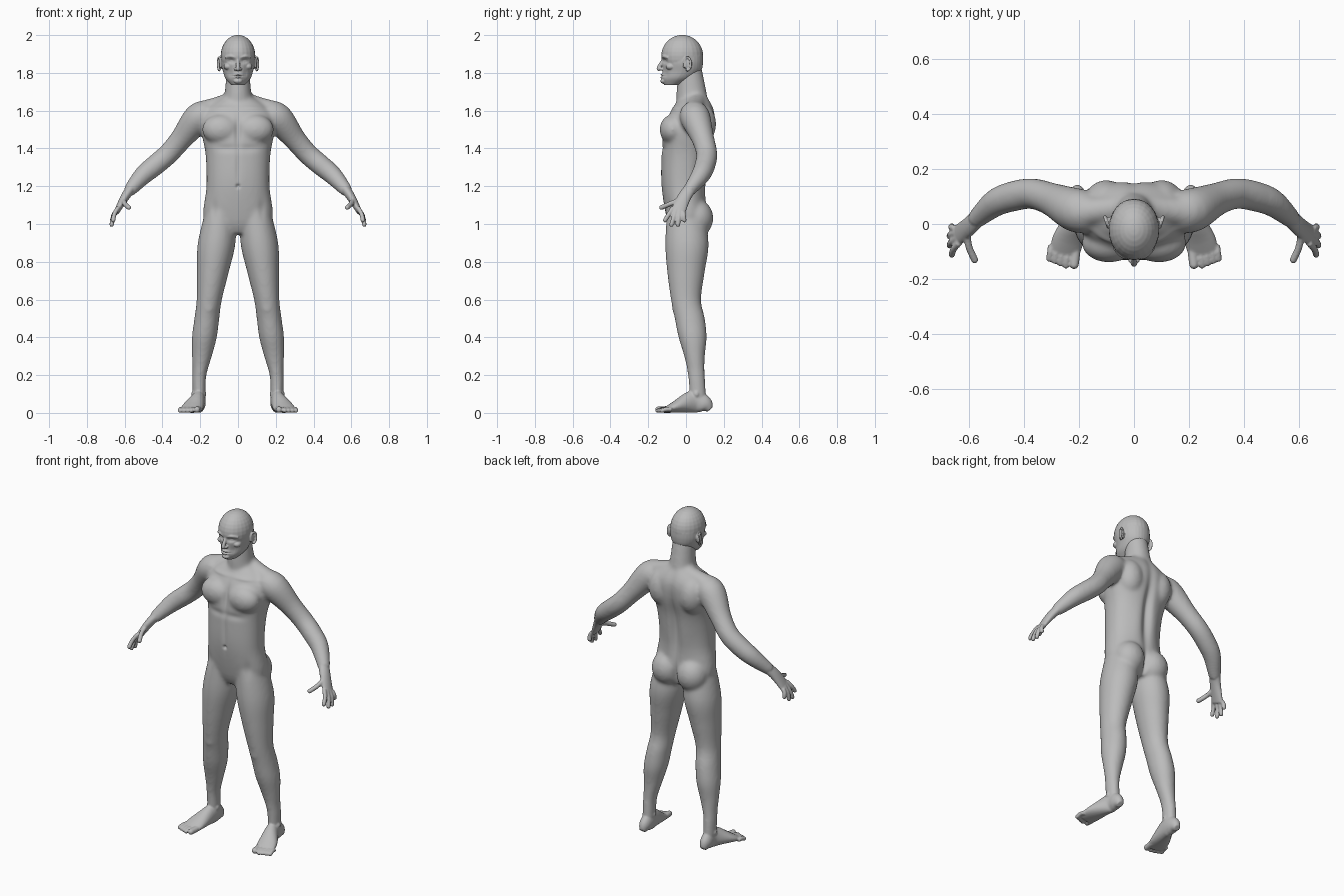
import bpy, bmesh, math
from mathutils import Vector, Matrix

if "Cube" in bpy.data.objects:
    bpy.data.objects.remove(bpy.data.objects["Cube"], do_unlink=True)

SIDES, STEPS = 32, 5
X_AXIS, Y_AXIS = Vector((1, 0, 0)), Vector((0, 1, 0))
FRONT, BACK = -.12, .12

skin = bpy.data.materials.new("plain_grey")
skin.use_nodes = True
grey = (.5, .5, .5, 1)
skin.diffuse_color = grey
skin.node_tree.nodes["Principled BSDF"].inputs["Base Color"].default_value = grey


def spline(rows):
    """Smooth curve through rows of numbers (cubic Hermite)."""
    rows = [Vector(row) for row in rows]
    last = len(rows) - 1
    slopes = [(rows[min(i + 1, last)] - rows[max(i - 1, 0)]) / 2 for i in range(len(rows))]
    curve = []
    for i in range(last):
        start, end = rows[i], rows[i + 1]
        for step in range(STEPS):
            t = step / STEPS
            ease = t * t * (3 - 2 * t)
            curve.append(start.lerp(end, ease)
                         + slopes[i] * (t * (1 - t) ** 2)
                         - slopes[i + 1] * (t * t * (1 - t)))
    return curve + [rows[last]]


def on_sides(build, off_centre):
    """Run a builder once on the midline, or once for each side."""
    build(Vector((1, 1, 1)))
    if off_centre > .001:
        build(Vector((-1, 1, 1)))


def circle(power=1.0):
    """Points of a unit circle; a lower power makes it squarer."""
    for i in range(SIDES):
        angle = math.tau * i / SIDES
        c, s = math.cos(angle), math.sin(angle)
        yield math.copysign(abs(c) ** power, c), math.copysign(abs(s) ** power, s)


def close_rings(bm, rings):
    """Join point rings into a capped solid."""
    loops = [[bm.verts.new(point) for point in ring] for ring in rings]
    for low, high in zip(loops, loops[1:]):
        for i in range(SIDES):
            j = (i + 1) % SIDES
            bm.faces.new((low[i], low[j], high[j], high[i]))
    bm.faces.new(reversed(loops[0]))
    bm.faces.new(loops[-1])


def stack(bm, rows, centre=lambda z: 0, power=1.0, taper=0.0):
    """Level rings from rows of height, half width, front y, back y."""
    def build(flip):
        rings = []
        for z, half, front, back in spline(rows):
            middle, deep = (front + back) / 2, (back - front) / 2
            rings.append([flip * Vector((centre(z) + half * c * (1 - taper * max(0, -s)),
                                         middle + deep * s, z))
                          for c, s in circle(power)])
        close_rings(bm, rings)
    on_sides(build, centre(rows[0][0]))


def tube(bm, rows, across=Y_AXIS):
    """Rings square to a path: x, y, z, thickness and, if it differs, width."""
    def build(flip):
        path, rings = spline(rows), []
        for i, row in enumerate(path):
            ahead = path[min(i + 1, len(path) - 1)] - path[max(i - 1, 0)]
            along = ahead.to_3d().normalized() if len(ahead) == 4 else Vector(ahead[:3]).normalized()
            along = Vector(ahead[:3]).normalized()
            wide = (across - along * across.dot(along)).normalized()
            thick = along.cross(wide)
            rings.append([flip * (Vector(row[:3]) + thick * row[3] * c + wide * row[-1] * s)
                          for c, s in circle()])
        close_rings(bm, rings)
    on_sides(build, rows[0][0])


def ball(bm, centre, radii):
    def build(flip):
        place = Matrix.Translation(flip * Vector(centre)) @ Matrix.Diagonal((*radii, 1))
        bmesh.ops.create_uvsphere(bm, u_segments=24, v_segments=16, radius=1, matrix=place)
    on_sides(build, centre[0])


def digit(bm, root, tip, thick, bend):
    """A finger or toe with a bent joint and a rounded tip."""
    joint = (root + tip) / 2 + bend
    tube(bm, [(*point, thick) for point in (root, joint, tip)], across=X_AXIS)
    ball(bm, tip, (thick, thick, thick))


def fuse(bm, name, voxel, rounds):
    """Melt overlapping solids into one smooth surface."""
    mesh = bpy.data.meshes.new(name)
    bm.to_mesh(mesh)
    bm.free()
    ob = bpy.data.objects.new(name, mesh)
    bpy.context.collection.objects.link(ob)
    melt = ob.modifiers.new("melt", "REMESH")
    melt.mode, melt.voxel_size = "VOXEL", voxel
    soften = ob.modifiers.new("soften", "SMOOTH")
    soften.factor, soften.iterations = .5, rounds
    bpy.context.view_layer.objects.active = ob
    for modifier in ("melt", "soften"):
        bpy.ops.object.modifier_apply(modifier=modifier)
    ob.data.materials.clear()
    ob.data.materials.append(skin)
    for face in ob.data.polygons:
        face.use_smooth = True
    return ob


def press(ob, x, y, z, width, height, depth):
    """Sculpt a soft dent or bulge by moving the surface along y."""
    def build(flip):
        middle = flip * Vector((x, y, z))
        for vert in ob.data.vertices:
            off = vert.co - middle
            far = (off.x / width) ** 2 + (off.y / .06) ** 2 + (off.z / height) ** 2
            if far < 5:
                vert.co.y += depth * math.exp(-far)
    on_sides(build, x)


# Torso and neck
core = bmesh.new()
stack(core, [(.95, .06, -.07, .08), (1.02, .18, -.1, .11), (1.2, .167, -.13, .1), (1.37, .172, -.13, .12),
             (1.5, .195, -.12, .15), (1.6, .18, -.08, .15), (1.68, .07, -.02, .11)], power=.88)
stack(core, [(1.6, .09, -.05, .13), (1.7, .07, -.05, .11), (1.84, .06, -.04, .08)])
tube(core, [(.03, .06, 1.65, .05), (.12, .05, 1.62, .05), (.2, .04, 1.59, .06)])
ball(core, (.09, -.07, 1.5), (.1, .07, .08))     # chest
ball(core, (.1, .08, 1.53), (.08, .08, .11))     # shoulder blades
ball(core, (.085, .055, 1.03), (.09, .09, .1))   # buttocks

# Arms
tube(core, [(.15, .04, 1.58, .07), (.21, .05, 1.56, .08), (.3, .09, 1.45, .06), (.37, .11, 1.37, .056),
            (.44, .1, 1.31, .055), (.505, .075, 1.255, .05), (.58, .01, 1.17, .033)])

# Legs lean outwards down to an upright ankle
stack(core, [(1.08, .08, -.1, .09), (.9, .1, -.11, .12), (.75, .085, -.1, .1), (.6, .067, -.08, .08),
             (.5, .066, -.06, .1), (.4, .066, -.04, .11), (.3, .053, -.01, .1), (.2, .037, .01, .1),
             (.06, .034, .02, .11)], centre=lambda z: min(.206, .23 - .13 * z))
ball(core, (.155, -.045, .56), (.035, .03, .045))  # kneecaps
shape = fuse(core, "body_core", .01, 9)

# Hands with fanned fingers
full = bmesh.new()
full.from_mesh(shape.data)
bpy.data.objects.remove(shape)
tube(full, [(.565, .025, 1.19, .026, .033), (.6, -.01, 1.14, .023, .036), (.645, -.045, 1.06, .014, .04)])
for n in range(4):
    k = n - 1.5
    root = Vector((.642, -.042, 1.075)) + k * Vector((.005, .018, -.008))
    tip = Vector((.67 - .004 * k * k, -.06 + .034 * k, .993 + .012 * k * k))
    digit(full, root, tip, .012, X_AXIS * .006)
digit(full, Vector((.605, -.03, 1.13)), Vector((.578, -.13, 1.087)), .013, X_AXIS * .008)

# Feet with flat soles: y, x, half height, half width
foot = [(.128, .206, .018, .018), (.1, .206, .045, .033), (.04, .208, .06, .036),
        (-.06, .24, .03, .057), (-.12, .255, .012, .05)]
tube(full, [(x, y, high, high, wide) for y, x, high, wide in foot], across=X_AXIS)
ball(full, (.207, .055, .1), (.04, .026, .03))     # ankle bones
digit(full, Vector((.21, -.09, .02)), Vector((.217, -.147, .017)), .017, Vector())
for n in range(4):
    root = Vector((.24 + n * .02, -.1 + n * .008, .018))
    digit(full, root, root + Vector((.007, -.05, -.006)), .012, Vector((0, 0, .005)))
for vert in full.verts:
    vert.co.z = max(vert.co.z, 0)
body = fuse(full, "body", .0052, 3)

# Muscle relief
press(body, 0, FRONT, 1.49, .016, .08, .012)     # breastbone
press(body, 0, FRONT, 1.3, .012, .1, .006)       # belly line
press(body, 0, FRONT, 1.2, .01, .01, .012)       # navel
press(body, 0, BACK, 1.36, .025, .22, -.022)     # spine
press(body, 0, BACK, 1, .014, .07, -.02)         # seat cleft
press(body, .06, BACK, 1.25, .045, .12, .008)    # lower back
press(body, .06, FRONT, 1.4, .055, .02, .006)    # rib edge
press(body, .13, FRONT, 1.08, .02, .05, .007)    # groin crease
press(body, .1, -.07, 1.615, .07, .011, -.006)   # collarbones

# Skull and jaw
face = bmesh.new()
ball(face, (0, -.02, 1.89), (.092, .111, .111))
stack(face, [(1.89, .09, -.13, .09), (1.85, .09, -.127, .09), (1.81, .08, -.124, .08),
             (1.77, .066, -.127, .04), (1.735, .035, -.115, -.03)], power=.95, taper=.14)

# Nose, nostrils, brows, cheekbones and chin
tube(face, [(0, -.118, 1.876, .008), (0, -.144, 1.826, .011), (0, -.138, 1.815, .008)], across=X_AXIS)
ball(face, (.012, -.13, 1.82), (.009, .012, .008))
tube(face, [(.012, -.122, 1.882, .008), (.04, -.116, 1.888, .009), (.066, -.092, 1.88, .008)])
ball(face, (.052, -.082, 1.833), (.024, .026, .018))
ball(face, (0, FRONT, 1.757), (.024, .016, .014))

# Ears: a thin bowl with a raised rim
rim = [math.tau * n / 12 - 2 for n in range(12)]
tube(face, [(.1 + .006 * math.cos(a), .008 + .018 * math.cos(a), 1.848 + .034 * math.sin(a), .006)
            for a in rim], across=X_AXIS)
ball(face, (.092, .008, 1.848), (.009, .018, .03))
head = fuse(face, "head", .0033, 4)

# Facial relief
press(head, .034, FRONT, 1.863, .019, .011, .016)    # eye sockets
press(head, .035, FRONT, 1.862, .012, .006, -.007)   # eyelids
press(head, .04, FRONT, 1.795, .014, .022, .005)     # cheeks
for z in (1.79, 1.776):
    press(head, 0, FRONT, z, .019, .005, -.01)       # lips
press(head, 0, FRONT, 1.783, .024, .002, .007)       # mouth
